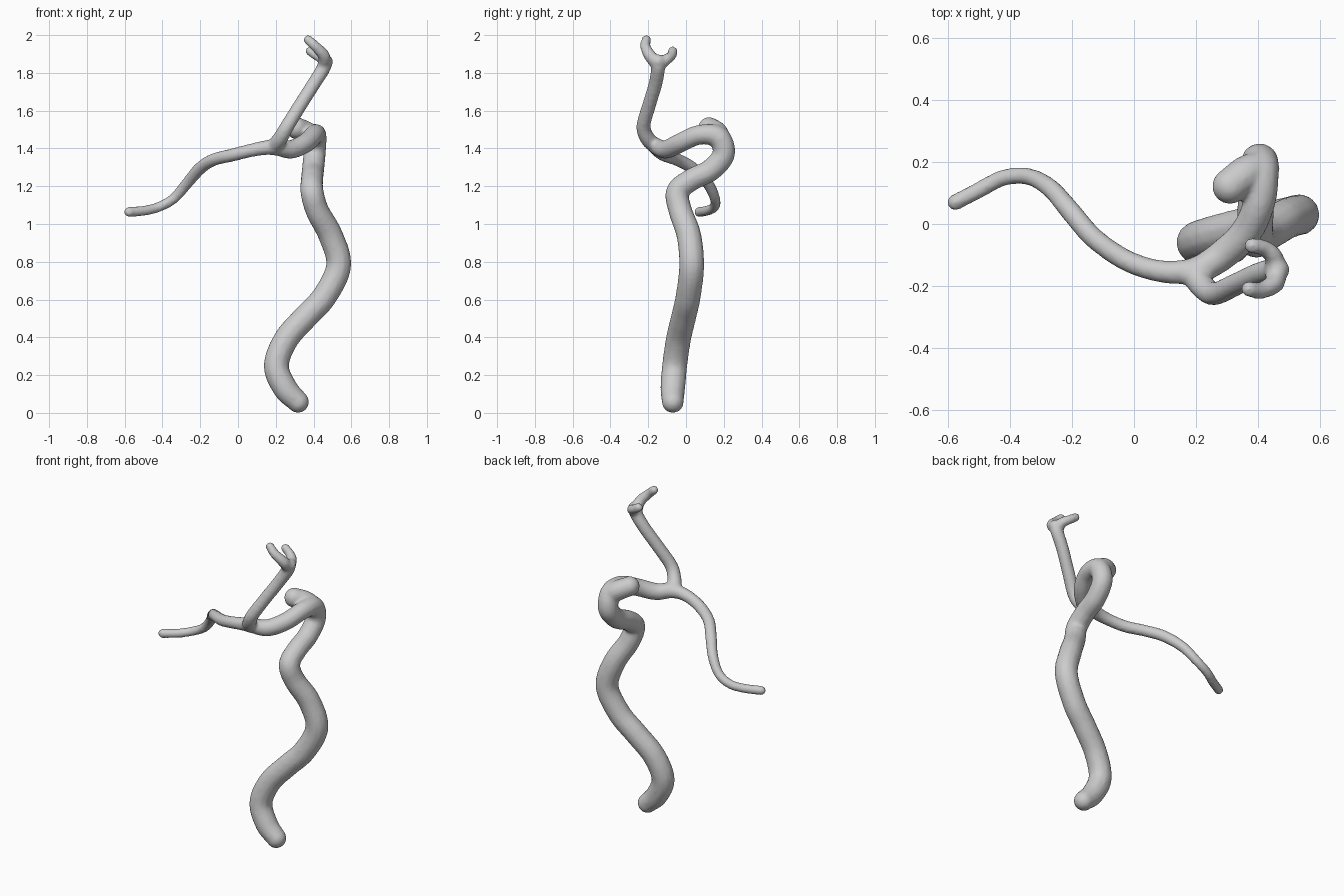
import bpy
from mathutils import Vector

if "Cube" in bpy.data.objects:
    bpy.data.objects.remove(bpy.data.objects["Cube"])

# Each path point: x, y, z, radius
trunk = [(.318, -.07, .058, .058), (.25, -.07, .13, .066), (.203, -.06, .25, .067), (.255, -.04, .39, .067),
         (.36, -.012, .51, .067), (.46, .012, .62, .067), (.533, .03, .78, .067), (.49, .015, .94, .066),
         (.42, -.03, 1.07, .063), (.392, -.045, 1.17, .062), (.392, .03, 1.235, .06), (.397, .13, 1.285, .06),
         (.405, .2, 1.37, .06), (.41, .17, 1.46, .06), (.405, .07, 1.472, .053),
         (.36, -.03, 1.43, .052), (.28, -.105, 1.395, .05), (.2, -.155, 1.41, .044)]
stub = [(.41, .18, 1.45, .06), (.36, .16, 1.485, .06), (.31, .122, 1.508, .058)]
left_branch = [(.24, -.135, 1.4, .045), (.16, -.155, 1.405, .04), (.07, -.15, 1.39, .036), (-.03, -.115, 1.365, .035),
               (-.13, -.045, 1.34, .034), (-.2, .035, 1.295, .034), (-.27, .115, 1.215, .031),
               (-.34, .153, 1.135, .028), (-.42, .15, 1.09, .027), (-.5, .11, 1.07, .027), (-.577, .07, 1.064, .027)]
upper_branch = [(.19, -.16, 1.41, .042), (.225, -.205, 1.455, .041), (.262, -.225, 1.52, .038),
                (.33, -.195, 1.63, .037), (.4, -.162, 1.74, .037), (.45, -.148, 1.82, .038), (.465, -.147, 1.86, .038)]
fork_a = [(.455, -.148, 1.84, .035), (.455, -.19, 1.89, .033), (.41, -.215, 1.94, .028), (.372, -.21, 1.975, .026)]
fork_b = [(.455, -.148, 1.84, .035), (.452, -.105, 1.87, .03), (.42, -.078, 1.89, .027), (.382, -.07, 1.915, .026)]


def spline(pts, n=8):
    """Catmull-Rom samples through 4D points."""
    p = [Vector(q) for q in pts]
    p = [2 * p[0] - p[1]] + p + [2 * p[-1] - p[-2]]
    out = []
    for a, b, c, d in zip(p, p[1:], p[2:], p[3:]):
        for i in range(n):
            t = i / n
            out.append(.5 * (2 * b + (c - a) * t + (2 * a - 5 * b + 4 * c - d) * t * t
                             + (3 * b - a - 3 * c + d) * t ** 3))
    return out + [p[-2]]


def tube(pts):
    """Round tube with ball ends."""
    s = spline(pts)
    cu = bpy.data.curves.new("tube", 'CURVE')
    cu.dimensions = '3D'
    cu.bevel_depth = 1
    cu.bevel_resolution = 4
    cu.use_fill_caps = True
    sp = cu.splines.new('POLY')
    sp.points.add(len(s) - 1)
    for q, v in zip(sp.points, s):
        q.co = (v[0], v[1], v[2], 1)
        q.radius = v[3]
    ob = bpy.data.objects.new("tube", cu)
    bpy.context.collection.objects.link(ob)
    bpy.ops.object.select_all(action='DESELECT')
    ob.select_set(True)
    bpy.context.view_layer.objects.active = ob
    bpy.ops.object.convert(target='MESH')
    parts = [bpy.context.view_layer.objects.active]
    for v in (s[0], s[-1]):
        bpy.ops.mesh.primitive_uv_sphere_add(segments=20, ring_count=12, radius=v[3], location=v[:3])
        parts.append(bpy.context.object)
    return parts


# Join all tubes and fuse them into one skin
parts = []
for path in (trunk, stub, left_branch, upper_branch, fork_a, fork_b):
    parts += tube(path)
bpy.ops.object.select_all(action='DESELECT')
for o in parts:
    o.select_set(True)
vessel = parts[0]
bpy.context.view_layer.objects.active = vessel
bpy.ops.object.join()
vessel.name = vessel.data.name = "branching_vessel"
rm = vessel.modifiers.new("fuse", 'REMESH')
rm.mode = 'VOXEL'
rm.voxel_size = .01
sm = vessel.modifiers.new("soften", 'SMOOTH')
sm.factor = .5
sm.iterations = 5
for m in ("fuse", "soften"):
    bpy.ops.object.modifier_apply(modifier=m)
bpy.ops.object.shade_smooth()
